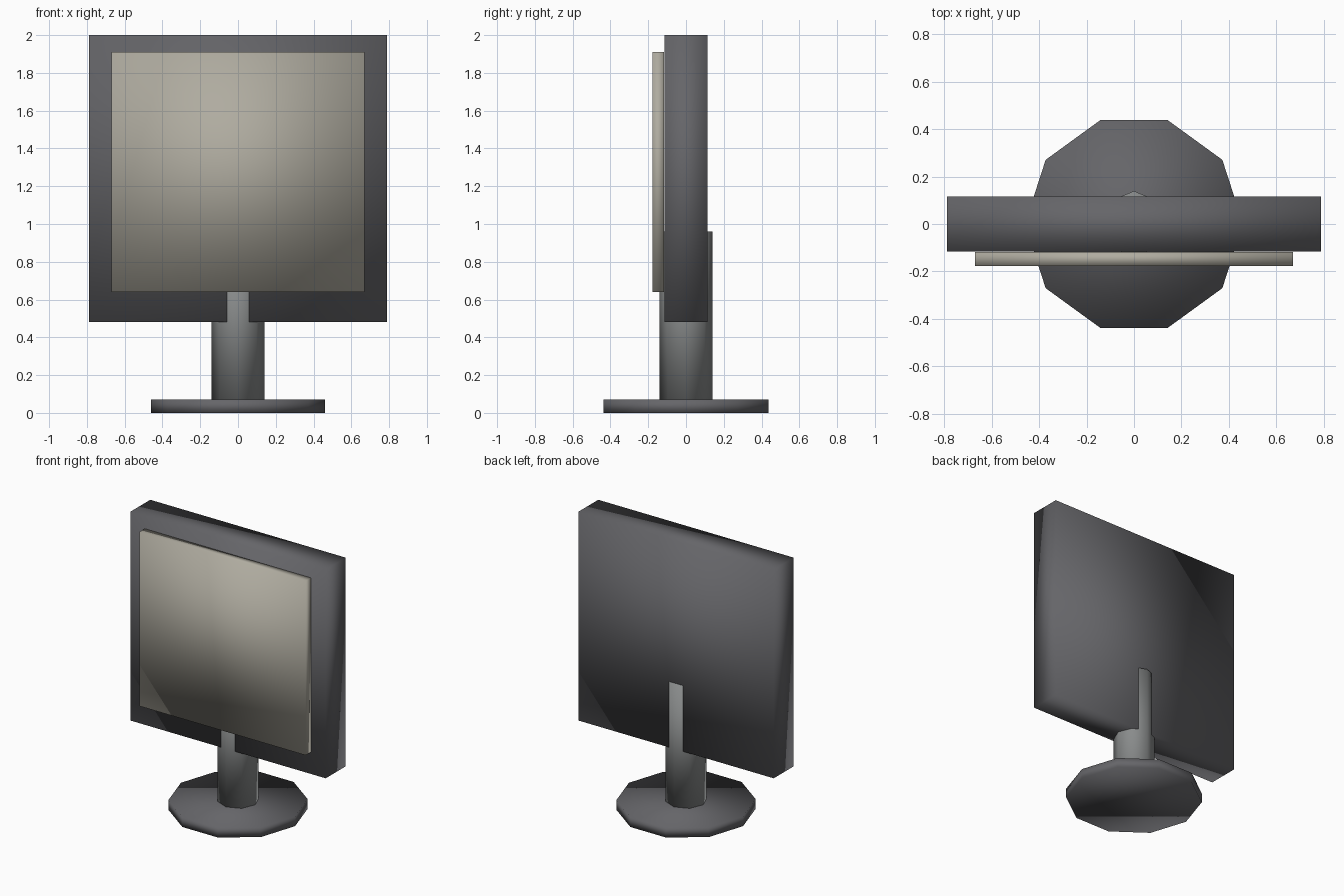
import bpy

if "Cube" in bpy.data.objects:
    bpy.data.objects.remove(bpy.data.objects["Cube"])


def material(name, color):
    mat = bpy.data.materials.new(name)
    mat.diffuse_color = (*color, 1)
    mat.use_nodes = True
    mat.node_tree.nodes["Principled BSDF"].inputs["Base Color"].default_value = mat.diffuse_color
    return mat


def finish(name, mat):
    obj = bpy.context.object
    obj.name = name
    obj.data.materials.append(mat)
    bpy.ops.object.transform_apply(location=False, rotation=True, scale=True)
    # the low-poly original is smooth shaded right across its corners
    bpy.ops.object.shade_smooth()
    return obj


def box(name, mat, x, y, z):
    """Box from (min, max) ranges."""
    ranges = (x, y, z)
    bpy.ops.mesh.primitive_cube_add(size=1, location=[(a + b) / 2 for a, b in ranges])
    bpy.context.object.scale = [b - a for a, b in ranges]
    return finish(name, mat)


def prism(name, mat, sides, radius, z0, z1, turn=0):
    """Upright prism."""
    bpy.ops.mesh.primitive_cylinder_add(vertices=sides, radius=radius, depth=z1 - z0,
                                        location=(0, 0, (z0 + z1) / 2), rotation=(0, 0, turn))
    return finish(name, mat)


dark = material("dark_plastic", (0.13, 0.13, 0.14))
grey = material("grey_plastic", (0.25, 0.26, 0.26))
beige = material("screen_beige", (0.43, 0.41, 0.35))

# Ten-sided foot, with corners on the x axis
prism("base", dark, 10, 0.46, 0, 0.07, turn=1.5707963)

# Eight-sided neck, poking slightly through the casing front and back
prism("neck", grey, 8, 0.139, 0.068, 0.96)

# Casing and raised screen panel
box("casing", dark, (-0.788, 0.788), (-0.115, 0.115), (0.48, 2.0))
box("screen", beige, (-0.669, 0.669), (-0.177, -0.117), (0.64, 1.91))
